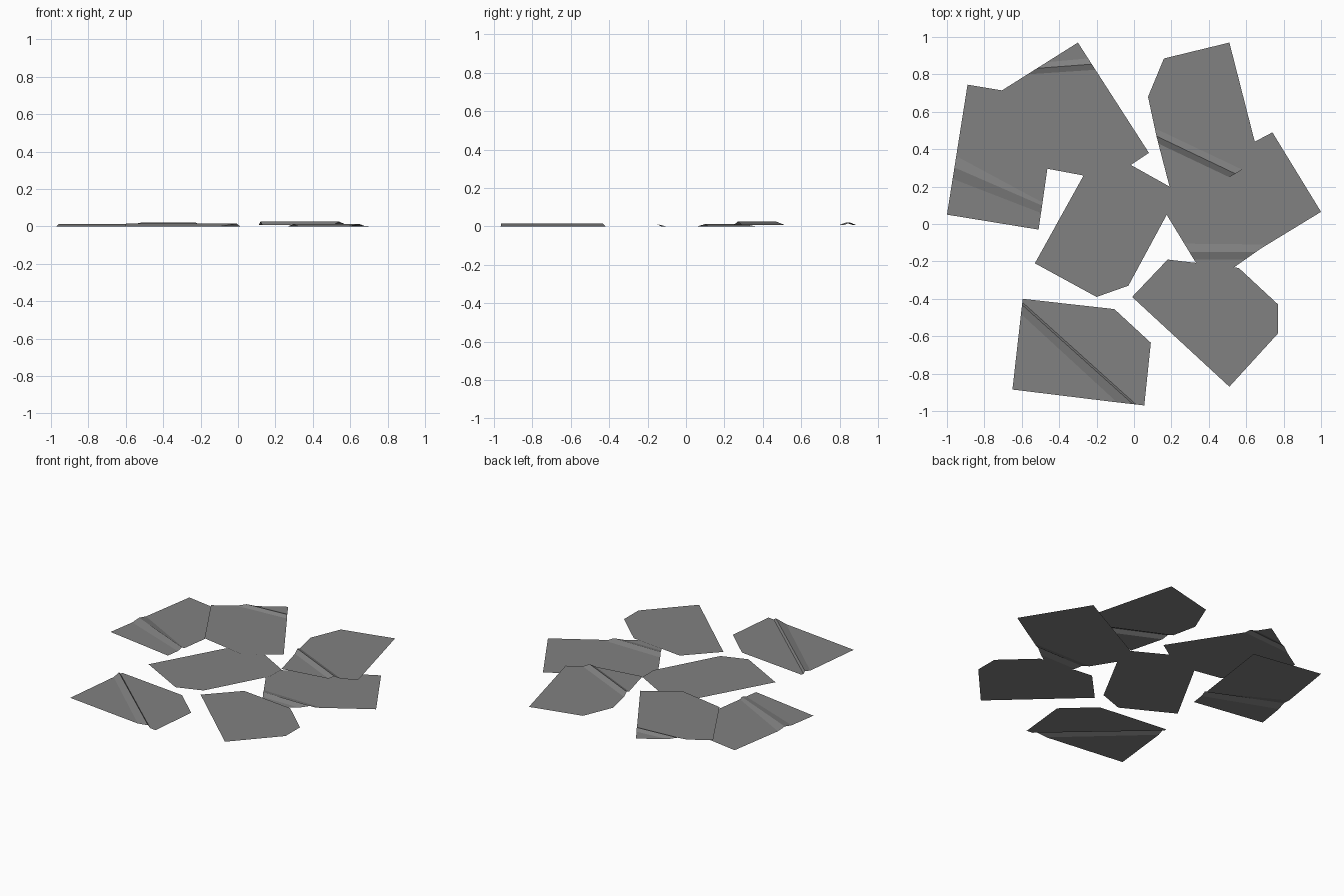
import bpy, bmesh
from mathutils import Vector

if "Cube" in bpy.data.objects:
    bpy.data.objects.remove(bpy.data.objects["Cube"])

grey = bpy.data.materials.new("mid grey")
grey.diffuse_color = (0.22, 0.22, 0.22, 1)
grey.use_nodes = True
grey.node_tree.nodes["Principled BSDF"].inputs["Base Color"].default_value = grey.diffuse_color


def sheet(name, outline, z=0.0, ridge=None, height=0.0):
    """Flat sheet; ridge = (foot, crest, foot) lines, the crest is lifted."""
    bm = bmesh.new()
    face = bm.faces.new([bm.verts.new((x, y, 0)) for x, y in outline])
    face.normal_update()
    if face.normal.z < 0:
        face.normal_flip()
    crest = None
    for i, (a, b) in enumerate(ridge or ()):
        p = Vector((a[0], a[1], 0))
        d = Vector((b[0] - a[0], b[1] - a[1], 0)).normalized()
        n = Vector((-d.y, d.x, 0))
        bmesh.ops.bisect_plane(bm, geom=bm.verts[:] + bm.edges[:] + bm.faces[:],
                               plane_co=p, plane_no=n, dist=1e-5)
        if i == 1:
            crest = (p, n)
    for v in bm.verts:
        if crest and abs((Vector((v.co.x, v.co.y, 0)) - crest[0]).dot(crest[1])) < 1e-4:
            v.co.z = height
    me = bpy.data.meshes.new(name)
    bm.to_mesh(me)
    bm.free()
    me.materials.append(grey)
    ob = bpy.data.objects.new(name, me)
    ob.location.z = z
    bpy.context.collection.objects.link(ob)


# Left sheets
sheet("left_sheet",
      [(-1, .05), (-.51, -.03), (-.41, .665), (-.89, .745)], 0,
      [((-.945, .36), (-.49, .115)), ((-.955, .30), (-.495, .10)),
       ((-.965, .24), (-.50, .06))], .012)
sheet("back_left_sheet",
      [(-.705, .715), (-.46, .295), (-.14, .235), (.08, .38), (-.30, .97)], .008,
      [((-.47, .865), (-.25, .885)), ((-.55, .83), (-.22, .855)),
       ((-.57, .80), (-.20, .825))], .012)

# Centre sheet
sheet("centre_sheet",
      [(-.53, -.21), (-.20, -.39), (-.03, -.33), (.19, .077), (.19, .20), (-.186, .41)], .004)

# Right sheets
sheet("right_sheet",
      [(.11, .156), (.391, -.306), (.53, -.235), (.68, -.13), (1, .065), (.74, .49)], 0,
      [((.27, -.105), (.74, -.11)), ((.29, -.15), (.65, -.15)),
       ((.32, -.19), (.62, -.19))], .012)
sheet("back_right_sheet",
      [(.19, .20), (.51, .25), (.67, .345), (.51, .97), (.16, .885), (.075, .68), (.12, .47)], .008,
      [((.115, .51), (.58, .29)), ((.12, .47), (.55, .265)),
       ((.13, .43), (.51, .25))], .017)

# Front sheets
sheet("front_left_sheet",
      [(-.65, -.885), (-.12, -.95), (.055, -.97), (.09, -.635), (-.105, -.455), (-.595, -.40)], 0,
      [((-.595, -.42), (0, -.955)), ((-.595, -.435), (-.015, -.955)),
       ((-.60, -.485), (-.10, -.945))], .014)
sheet("front_right_sheet",
      [(-.01, -.39), (.51, -.87), (.77, -.585), (.77, -.43), (.56, -.235), (.18, -.19)], .004)
